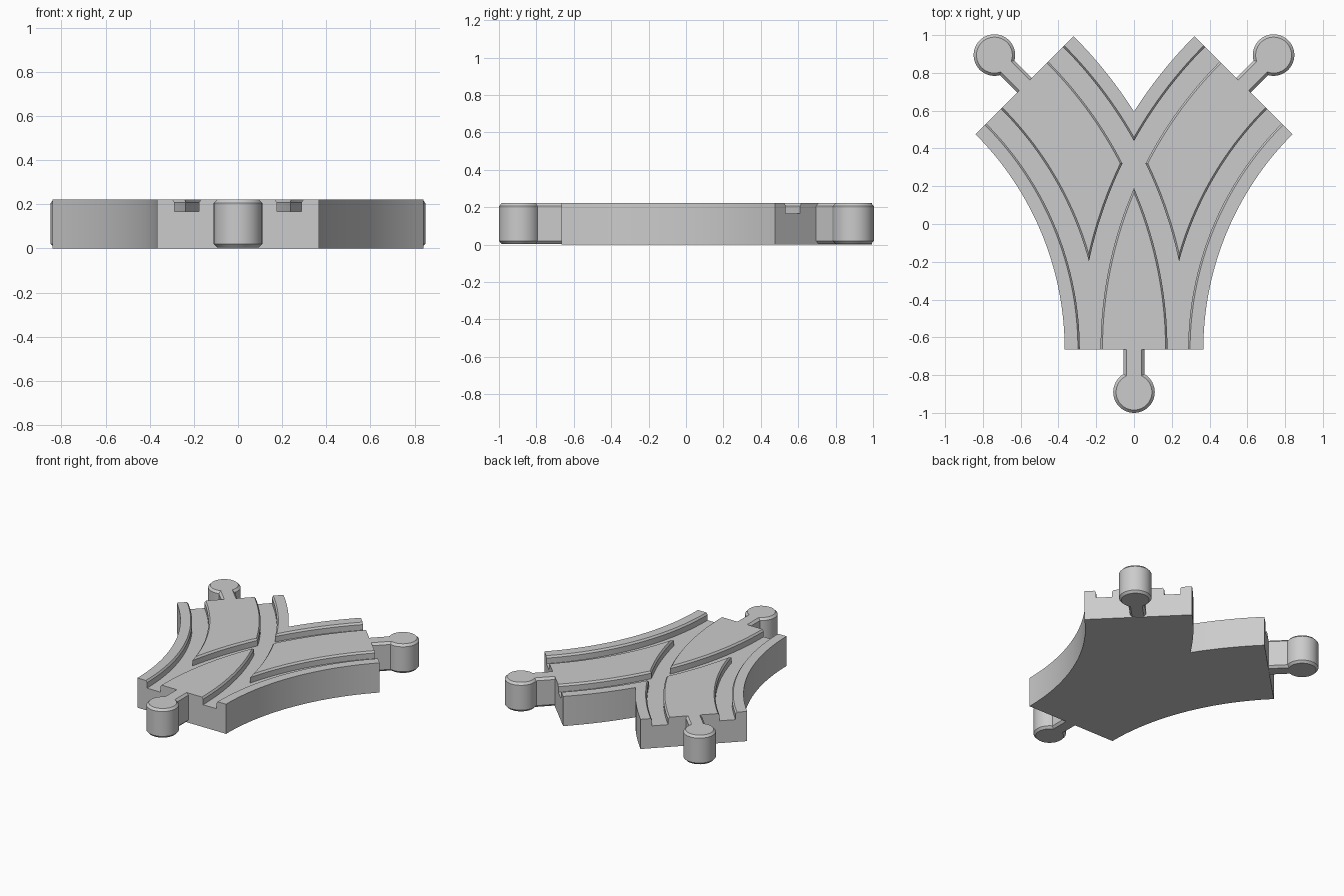
import bpy, bmesh
from math import sin, cos, asin, acos, pi
from mathutils import Matrix, Vector

if "Cube" in bpy.data.objects:
    bpy.data.objects.remove(bpy.data.objects["Cube"])

R = 1.98            # centre line radius of each branch
HALF = 0.367        # half width of the track
Y0 = -0.665         # stem end
TOP = 0.222
TURN = pi / 4
STEPS = 32

grey = bpy.data.materials.new("plain grey")
grey.use_nodes = True
COLOUR = (0.6, 0.6, 0.6, 1)
grey.diffuse_color = COLOUR
grey.node_tree.nodes["Principled BSDF"].inputs["Base Color"].default_value = COLOUR


def branch_point(offset, angle):
    """Point on the right branch; offset is measured away from the arc centre."""
    r = R + offset
    return Vector((R - r * cos(angle), Y0 + r * sin(angle)))


def loft(name, rings, matrix=Matrix()):
    """Closed solid through a list of equal point rings."""
    bm = bmesh.new()
    loops = [[bm.verts.new(matrix @ Vector(p)) for p in ring] for ring in rings]
    n = len(loops[0])
    for a, b in zip(loops, loops[1:]):
        for i in range(n):
            j = (i + 1) % n
            bm.faces.new((a[i], a[j], b[j], b[i]))
    bm.faces.new(loops[0][::-1])
    bm.faces.new(loops[-1])
    bmesh.ops.recalc_face_normals(bm, faces=bm.faces)
    mesh = bpy.data.meshes.new(name)
    bm.to_mesh(mesh)
    bm.free()
    mesh.materials.append(grey)
    obj = bpy.data.objects.new(name, mesh)
    bpy.context.collection.objects.link(obj)
    return obj


def smooth(obj):
    bpy.ops.object.select_all(action='DESELECT')
    obj.select_set(True)
    bpy.context.view_layer.objects.active = obj
    bpy.ops.object.shade_smooth_by_angle(angle=pi / 6)


# Forked track body: half outline, mirrored and extruded
fork = acos(R / (R + HALF))
half = [branch_point(-HALF, TURN * i / STEPS) for i in range(STEPS + 1)]
half += [branch_point(HALF, TURN + (fork - TURN) * i / STEPS) for i in range(STEPS + 1)]
outline = half + [Vector((-p.x, p.y)) for p in half[-2::-1]]
body = loft("track_body", [[(p.x, p.y, z) for p in outline] for z in (0, TOP)])

# Wheel grooves with chamfered lips, two per branch
LIP = [(-0.055, 0.167), (0.055, 0.167), (0.055, 0.208), (0.065, TOP),
       (0.079, 0.242), (-0.079, 0.242), (-0.065, TOP), (-0.055, 0.208)]


def groove(offset, side):
    stations = [(TURN * i / STEPS, 0) for i in range(STEPS + 1)]
    stations = [(0, -0.05)] + stations + [(TURN, 0.05)]
    rings = []
    for angle, run in stations:
        ahead = Vector((sin(angle), cos(angle))) * run
        ring = []
        for across, z in LIP:
            p = branch_point(offset + across, angle) + ahead
            ring.append((side * p.x, p.y, z))
        rings.append(ring)
    return loft("groove_cutter", rings)


for side in (1, -1):
    for offset in (0.232, -0.232):
        cutter = groove(offset, side)
        cutter.hide_render = True
        mod = body.modifiers.new("groove", 'BOOLEAN')
        mod.operation = 'DIFFERENCE'
        mod.solver = 'EXACT'
        mod.object = cutter
        bpy.context.view_layer.objects.active = body
        bpy.ops.object.modifier_apply(modifier=mod.name)
        bpy.data.objects.remove(cutter)
smooth(body)


# Keyhole shaped pegs, chamfered at top and bottom
def keyhole(inset, z):
    r, hw, reach = 0.11 - inset, 0.055 - inset, 0.225
    start = asin(hw / r)
    ring = [(-hw, -0.03, z), (hw, -0.03, z)]
    for i in range(41):
        a = start + (2 * pi - 2 * start) * i / 40
        ring.append((r * sin(a), reach - r * cos(a), z))
    return ring


def peg(name, at, heading):
    place = Matrix.Translation((at.x, at.y, 0)) @ Matrix.Rotation(heading, 4, 'Z')
    levels = [(0.015, 0.004), (0, 0.02), (0, 0.206), (0.015, TOP)]
    smooth(loft(name, [keyhole(i, z) for i, z in levels], place))


end = branch_point(0, TURN)
peg("stem_peg", Vector((0, Y0)), pi)
peg("left_branch_peg", end, -TURN)
peg("right_branch_peg", Vector((-end.x, end.y)), TURN)
